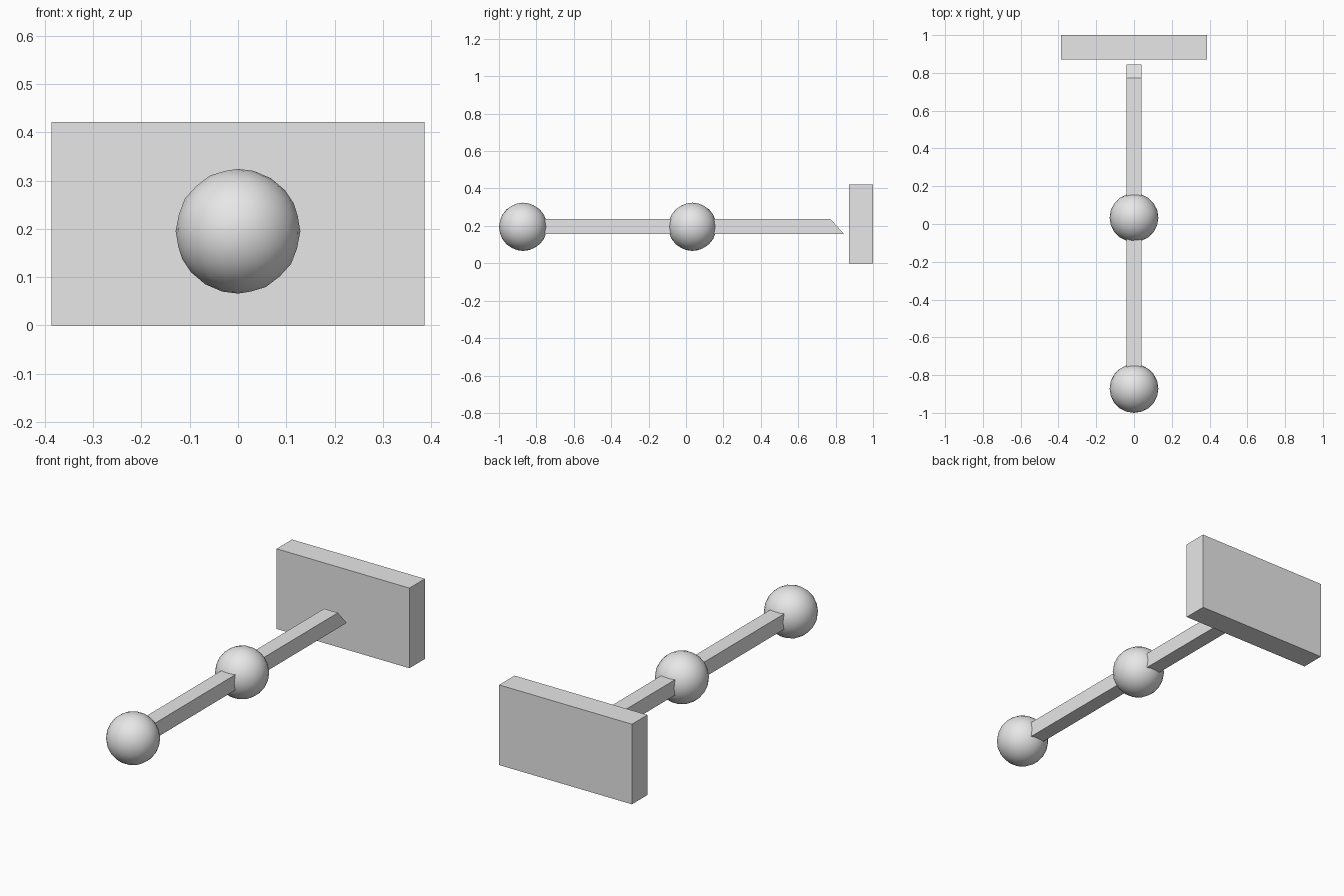
import bpy, bmesh, math

if "Cube" in bpy.data.objects:
    bpy.data.objects.remove(bpy.data.objects["Cube"])

grey = bpy.data.materials.new("light grey")
grey.diffuse_color = (0.8, 0.8, 0.8, 1)
grey.use_nodes = True
grey.node_tree.nodes["Principled BSDF"].inputs["Base Color"].default_value = grey.diffuse_color


def add_part(name, bm):
    bmesh.ops.recalc_face_normals(bm, faces=bm.faces)
    mesh = bpy.data.meshes.new(name)
    bm.to_mesh(mesh)
    bm.free()
    mesh.materials.append(grey)
    obj = bpy.data.objects.new(name, mesh)
    bpy.context.collection.objects.link(obj)
    return obj


def extruded(name, profile, half_width):
    """Side profile of (y, z) points, extruded across x."""
    bm = bmesh.new()
    face = bm.faces.new([bm.verts.new((-half_width, y, z)) for y, z in profile])
    new = bmesh.ops.extrude_face_region(bm, geom=[face])["geom"]
    verts = [v for v in new if isinstance(v, bmesh.types.BMVert)]
    bmesh.ops.translate(bm, verts=verts, vec=(2 * half_width, 0, 0))
    return add_part(name, bm)


def ball(name, y):
    """Smooth round knob centred on the rod."""
    bm = bmesh.new()
    bmesh.ops.create_icosphere(bm, subdivisions=3, radius=0.129)
    bmesh.ops.translate(bm, verts=bm.verts, vec=(0, y, 0.195))
    for f in bm.faces:
        f.smooth = True
    return add_part(name, bm)


# Upright block at the back
extruded("back_block", [(0.872, 0), (1.0, 0), (1.0, 0.421), (0.872, 0.421)], 0.386)

# Square rod with a bevelled tip facing the block
extruded("rod", [(-0.87, 0.156), (0.845, 0.156), (0.772, 0.237), (-0.87, 0.237)], 0.04)

# Balls at the front end and the middle of the rod
ball("front_ball", -0.871)
ball("middle_ball", 0.034)
